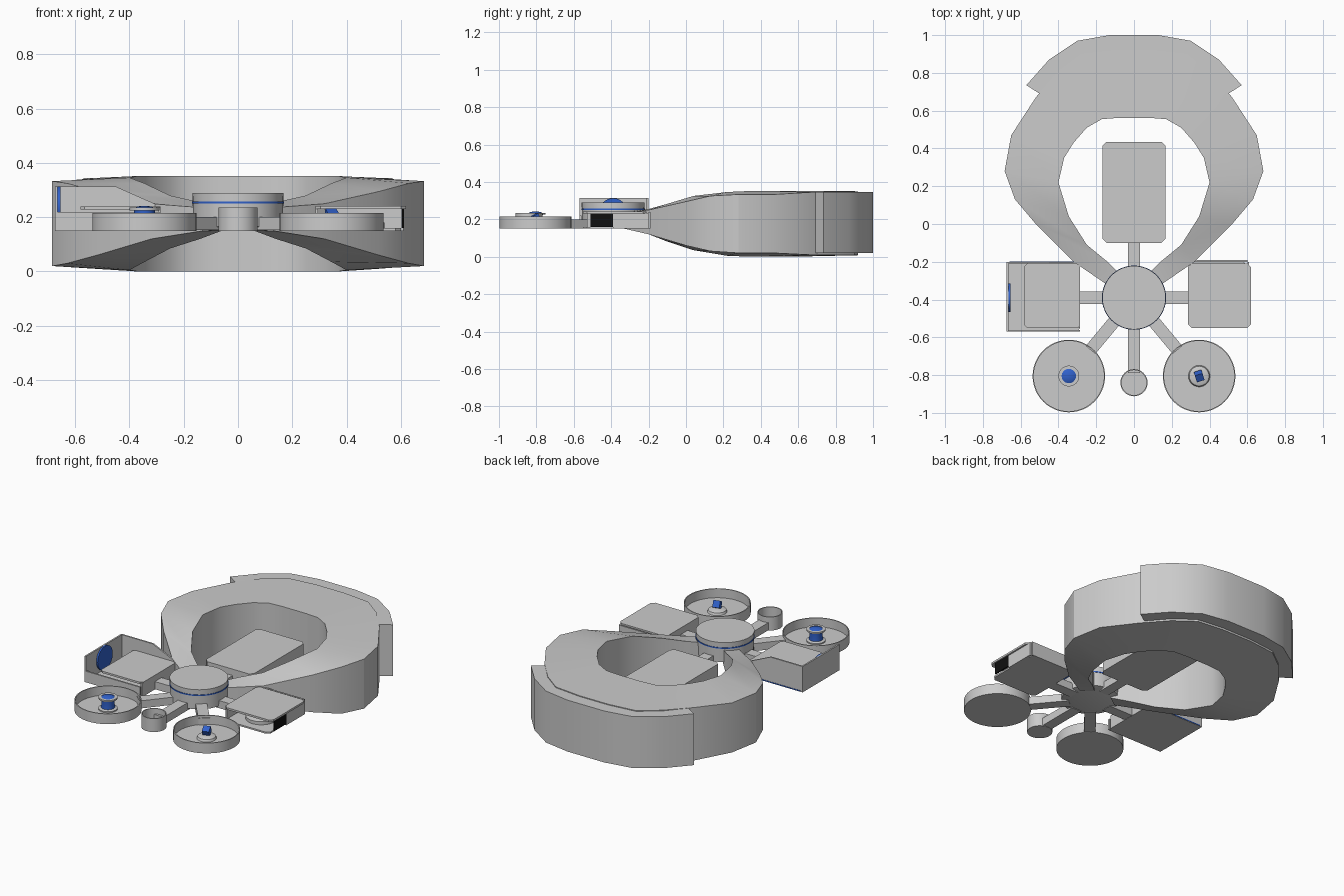
import bpy, bmesh, math
from mathutils import Vector, Matrix

if "Cube" in bpy.data.objects:
    bpy.data.objects.remove(bpy.data.objects["Cube"])


def material(name, colour):
    m = bpy.data.materials.new(name)
    m.diffuse_color = colour
    m.use_nodes = True
    m.node_tree.nodes["Principled BSDF"].inputs["Base Color"].default_value = m.diffuse_color
    return m


BLUE = material("blue", (0.03, 0.12, 0.6, 1))
BLACK = material("black", (0.005, 0.005, 0.005, 1))
HUB = Vector((0, -0.39, 0))


def finish(name, bm, mat=None, smooth=True):
    bmesh.ops.recalc_face_normals(bm, faces=bm.faces)
    me = bpy.data.meshes.new(name)
    bm.to_mesh(me)
    bm.free()
    ob = bpy.data.objects.new(name, me)
    bpy.context.collection.objects.link(ob)
    if mat:
        me.materials.append(mat)
    if smooth:
        bpy.ops.object.select_all(action='DESELECT')
        ob.select_set(True)
        bpy.context.view_layer.objects.active = ob
        bpy.ops.object.shade_smooth_by_angle(angle=math.radians(30))
    return ob


def prism(name, pts, z0, z1, mat=None):
    """Vertical extrusion of a plan outline."""
    bm = bmesh.new()
    f = bm.faces.new([bm.verts.new((x, y, z0)) for x, y in pts])
    g = bmesh.ops.extrude_face_region(bm, geom=[f])
    for v in g["geom"]:
        if isinstance(v, bmesh.types.BMVert):
            v.co.z = z1
    return finish(name, bm, mat, False)


def plate(name, x0, x1, y0, y1, z0, z1, c=0.0, mat=None):
    """Rectangular slab with optional clipped corners."""
    if c:
        pts = [(x0 + c, y0), (x1 - c, y0), (x1, y0 + c), (x1, y1 - c),
               (x1 - c, y1), (x0 + c, y1), (x0, y1 - c), (x0, y0 + c)]
    else:
        pts = [(x0, y0), (x1, y0), (x1, y1), (x0, y1)]
    return prism(name, pts, z0, z1, mat)


def lathe(name, profile, x, y, mat=None, n=48):
    """Turned part from (radius, z) points."""
    bm = bmesh.new()
    rings = []
    for r, z in profile:
        if r == 0:
            rings.append([bm.verts.new((x, y, z))] * n)
        else:
            rings.append([bm.verts.new((x + r * math.cos(2 * math.pi * i / n),
                                        y + r * math.sin(2 * math.pi * i / n), z)) for i in range(n)])
    for a, b in zip(rings, rings[1:]):
        for i in range(n):
            j = (i + 1) % n
            bm.faces.new(list(dict.fromkeys((a[i], a[j], b[j], b[i]))))
    return finish(name, bm, mat)


def loft(name, half):
    """Sweep four-cornered sections along half a loop, then mirror it in x."""
    secs = half + [((-o[0], o[1]), (-i[0], i[1]), zo, zi) for o, i, zo, zi in reversed(half)]
    bm = bmesh.new()
    rows = [[bm.verts.new((*o, zo[0])), bm.verts.new((*o, zo[1])),
             bm.verts.new((*i, zi[1])), bm.verts.new((*i, zi[0]))] for o, i, zo, zi in secs]
    for a, b in zip(rows, rows[1:]):
        for k in range(4):
            m = (k + 1) % 4
            bm.faces.new((a[k], a[m], b[m], b[k]))
    bm.faces.new(rows[0])
    bm.faces.new(rows[-1])
    return finish(name, bm)


# Large horseshoe ring: (outer, inner, outer z range, inner z range)
F, G = (0.02, 0.333), (0.0, 0.352)
loft("main_ring", [
    ((.13, -.33), (.06, -.28), (.15, .235), (.15, .235)),
    ((.32, -.20), (.14, -.20), (.12, .25), (.12, .255)),
    ((.52, 0), (.25, -.11), (.06, .295), (.085, .28)),
    ((.63, .13), (.345, .04), (.03, .325), (.035, .325)),
    ((.685, .28), (.40, .22), F, (.005, .346)),
    ((.65, .47), (.37, .35), F, G),
    ((.52, .67), (.32, .43), (.01, .345), G),
    ((.40, .81), (.25, .51), (.008, .35), G),
    ((.28, .90), (.17, .555), (.008, .35), G),
    ((.10, .92), (.08, .562), (.008, .35), G)])

# Outer band around the back of the ring
B = (0.02, 0.345)
loft("back_band", [
    ((.57, .735), (.50, .69), B, B), ((.45, .87), (.39, .81), B, B),
    ((.30, .97), (.27, .895), B, B), ((.13, 1.0), (.10, .915), B, B)])

# Hub with blue seam
lathe("hub", [(0, .15), (.10, .15), (.165, .165), (.168, .29), (0, .29)], 0, HUB.y)
lathe("hub_seam", [(.165, .251), (.170, .251), (.170, .258), (.165, .258)], 0, HUB.y, BLUE)

# Inner slab
plate("inner_slab", -.168, .168, -.10, .435, .15, .24, .022)


# Spokes radiating from the hub
def spoke(name, target, end):
    d = Vector(target) - HUB.xy
    d.normalize()
    s = Vector((-d.y, d.x)) * .033
    a, b = HUB.xy + d * .12, HUB.xy + d * end
    prism(name, [a - s, b - s, b + s, a + s], .152, .20)


spoke("spoke_back", (0, .2), .31)
spoke("spoke_front", (0, -.84), .40)
for side, sx in (("left", -1), ("right", 1)):
    spoke("spoke_" + side, (sx, HUB.y), .30)
    spoke("spoke_pod_" + side, (sx * .345, -.805), .36)


# Open round pods and the small front cup
def cup(name, x, y, r, z1):
    t = .006
    lathe(name, [(0, .15), (r, .15), (r, z1), (r - t, z1), (r - t, .158), (0, .158)], x, y)


cup("pod_left", -.345, -.805, .192, .215)
cup("pod_right", .345, -.805, .192, .215)
cup("front_cup", 0, -.84, .072, .235)

# Blue spool in the left pod
X, Y = -.345, -.805
lathe("spool_base", [(0, .158), (.055, .158), (.055, .165), (.04, .17), (0, .17)], X, Y)
lathe("spool", [(0, .165), (.04, .165), (.037, .205), (.04, .232), (.025, .24), (0, .242)], X, Y, BLUE)
lathe("spool_collar", [(.038, .225), (.055, .225), (.055, .235), (.038, .235), (.038, .225)], X, Y)

# Tilted blue cube on a dish in the right pod
lathe("cube_dish", [(0, .158), (.057, .158), (.052, .172), (.03, .18), (0, .18)], -X, Y)
bm = bmesh.new()
bmesh.ops.create_cube(bm, size=.042, matrix=Matrix.Translation((-X, Y, .203))
                      @ Matrix.Rotation(.3, 4, 'Z') @ Matrix.Rotation(.5, 4, 'X'))
finish("blue_cube", bm, BLUE, False)

# Left tray: floor, tall outer wall, sloping side wall, raised lid
plate("left_tray_floor", -.675, -.285, -.57, -.20, .15, .16, .02)
plate("left_tray_outer_wall", -.675, -.665, -.57, -.20, .15, .313)
plate("left_tray_inner_wall", -.295, -.285, -.55, -.21, .15, .235)
bm = bmesh.new()
side = [(-.675, .15), (-.285, .15), (-.285, .24), (-.45, .313), (-.675, .313)]
a = [bm.verts.new((x, -.21, z)) for x, z in side]
b = [bm.verts.new((x, -.20, z)) for x, z in side]
bm.faces.new(a)
bm.faces.new(b)
for i in range(5):
    j = (i + 1) % 5
    bm.faces.new((a[i], a[j], b[j], b[i]))
finish("left_tray_back_wall", bm, None, False)
plate("left_tray_front_wall", -.665, -.285, -.57, -.56, .15, .22)
plate("left_tray_lid", -.58, -.285, -.55, -.21, .228, .24, .015)
plate("left_tray_trim", -.66, -.30, -.202, -.198, .152, .158, 0, BLUE)
bm = bmesh.new()
bmesh.ops.create_cone(bm, cap_ends=True, segments=32, radius1=.075, radius2=.075, depth=.01,
                      matrix=Matrix.Translation((-.66, -.39, .238)) @ Matrix.Rotation(math.pi / 2, 4, 'Y'))
finish("left_tray_disc", bm, BLUE)

# Right tray: floor, lid, walls and black panel
plate("right_tray_floor", .285, .60, -.55, -.20, .15, .16, .02)
plate("right_tray_lid", .285, .62, -.55, -.21, .23, .242, .02)
plate("right_tray_back_wall", .30, .60, -.20, -.19, .15, .238)
plate("right_tray_inner_wall", .285, .295, -.53, -.20, .15, .235)
plate("right_tray_outer_wall", .60, .61, -.39, -.20, .15, .235)
plate("right_tray_panel", .604, .612, -.51, -.39, .16, .238, 0, BLACK)
lathe("right_tray_dish", [(0, .16), (.09, .16), (.09, .18), (.05, .19), (0, .19)], .45, -.41)
